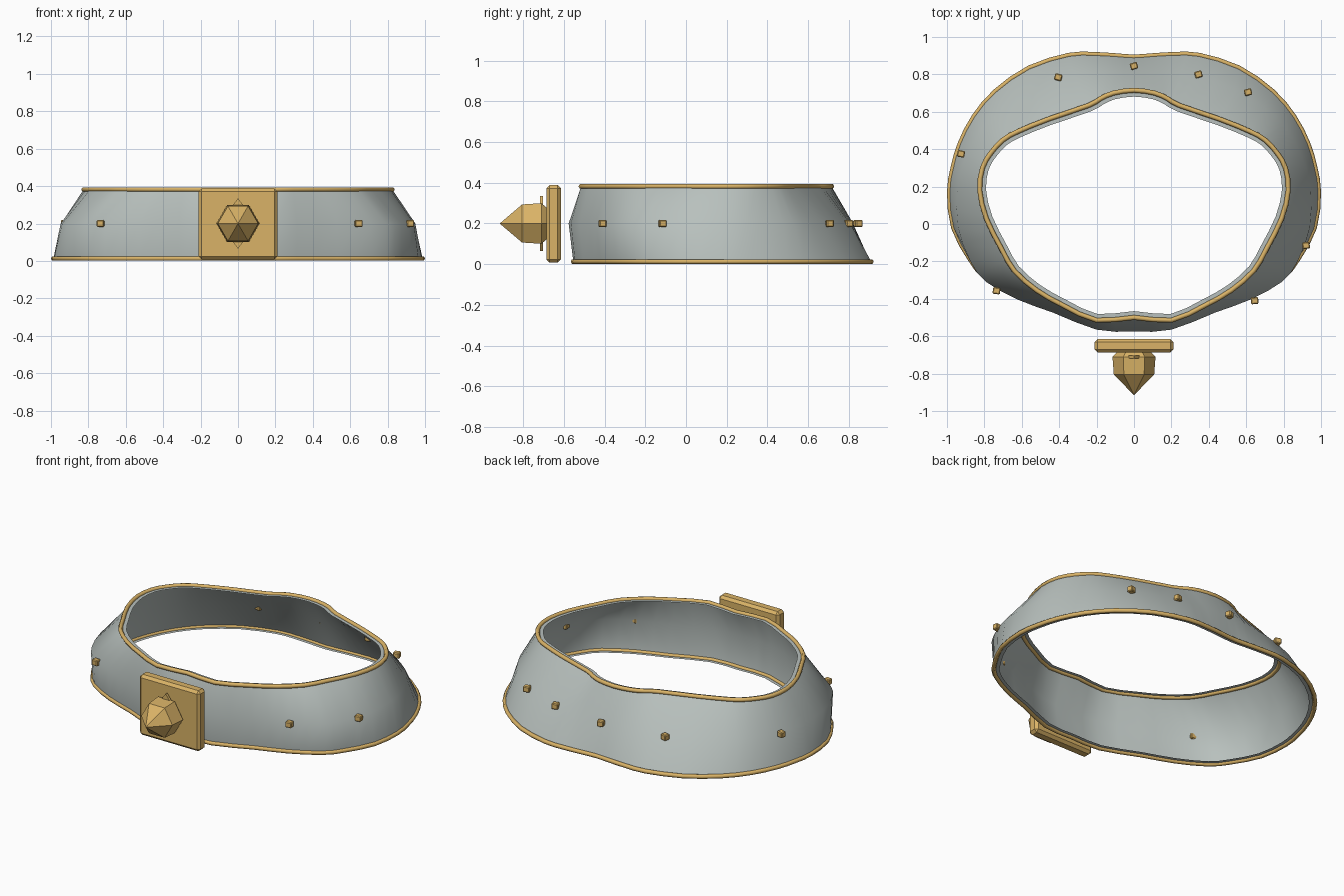
import bpy, bmesh, math
from mathutils import Vector

if "Cube" in bpy.data.objects:
    bpy.data.objects.remove(bpy.data.objects["Cube"])


def material(name, rgb):
    m = bpy.data.materials.new(name)
    m.diffuse_color = (*rgb, 1)
    m.use_nodes = True
    m.node_tree.nodes["Principled BSDF"].inputs["Base Color"].default_value = m.diffuse_color
    return m


STEEL = material("pale steel", (0.48, 0.53, 0.51))
GOLD = material("warm gold", (0.70, 0.45, 0.135))

# Right half outlines of the collar, running from front to back
BOTTOM = [(0, -.55), (.2, -.545), (.43, -.455), (.62, -.385), (.79, -.29), (.875, -.19),
          (.965, -.02), (.987, .17), (.968, .3), (.93, .43), (.855, .575), (.74, .71),
          (.56, .835), (.35, .902), (.22, .907), (.1, .90), (0, .893)]
MIDDLE = [(0, -.575), (.2, -.565), (.43, -.475), (.62, -.405), (.79, -.31), (.875, -.2),
          (.94, -.02), (.945, .175), (.92, .3), (.87, .42), (.80, .53), (.70, .62),
          (.54, .72), (.32, .795), (.2, .81), (.1, .82), (0, .82)]
TOP = [(0, -.50), (.2, -.515), (.38, -.435), (.52, -.355), (.64, -.25), (.71, -.13),
       (.79, .03), (.825, .18), (.81, .30), (.765, .38), (.70, .45), (.62, .495),
       (.46, .56), (.24, .635), (.18, .67), (.11, .70), (0, .715)]


def ring(half, z):
    """Mirror a half outline into a closed ring and round it with in-between points."""
    pts = [Vector((x, y, z)) for x, y in half]
    pts += [Vector((-x, y, z)) for x, y in reversed(half[1:-1])]
    out, n = [], len(pts)
    for i in range(n):
        a, b, c, d = (pts[(i + k) % n] for k in (-1, 0, 1, 2))
        out += [b, (b + c) * .5625 - (a + d) * .0625]
    return out


def inset(pts, dist):
    """Shift a closed ring sideways toward its inside."""
    n, out = len(pts), []
    for i, p in enumerate(pts):
        t = (pts[(i + 1) % n] - pts[i - 1]).normalized()
        out.append(p + Vector((-t.y, t.x, 0)) * dist)
    return out


def loft(name, rings, mat, caps=False):
    bm = bmesh.new()
    rows = [[bm.verts.new(p) for p in r] for r in rings]
    n = len(rows[0])
    for a, b in zip(rows, rows[1:]):
        for i in range(n):
            j = (i + 1) % n
            bm.faces.new((a[i], a[j], b[j], b[i]))
    if caps:
        bm.faces.new(rows[0][::-1])
        bm.faces.new(rows[-1])
        bmesh.ops.remove_doubles(bm, verts=bm.verts, dist=0.001)
        bmesh.ops.recalc_face_normals(bm, faces=bm.faces)
    me = bpy.data.meshes.new(name)
    bm.to_mesh(me)
    bm.free()
    me.materials.append(mat)
    ob = bpy.data.objects.new(name, me)
    bpy.context.collection.objects.link(ob)
    return ob


def select(ob):
    bpy.ops.object.select_all(action='DESELECT')
    ob.select_set(True)
    bpy.context.view_layer.objects.active = ob


def box(name, loc, size, bevel, turn=0):
    bpy.ops.mesh.primitive_cube_add(size=1, location=loc, rotation=(0, 0, turn))
    ob = bpy.context.object
    ob.name = name
    ob.scale = size
    bpy.ops.object.transform_apply(location=False, rotation=False, scale=True)
    ob.data.materials.append(GOLD)
    mod = ob.modifiers.new("bevel", 'BEVEL')
    mod.width = bevel
    mod.segments = 1
    return ob


# Thin collar band
rings = [ring(BOTTOM, .013), ring(MIDDLE, .2), ring(TOP, .382)]
band = loft("collar_band", rings, STEEL)
select(band)
bpy.ops.object.shade_smooth_by_angle(angle=math.radians(70))

# Narrow lips turned inward at both edges
loft("bottom_lip", [inset(rings[0], .034), rings[0]], STEEL)
loft("top_lip", [rings[2], inset(rings[2], .034)], STEEL)

# Gold piping along both edges
for name, pts in (("bottom_trim", rings[0]), ("top_trim", rings[2])):
    cu = bpy.data.curves.new(name, 'CURVE')
    cu.dimensions = '3D'
    cu.bevel_depth = 0.013
    cu.bevel_resolution = 1
    sp = cu.splines.new('POLY')
    sp.points.add(len(pts) - 1)
    for p, co in zip(sp.points, pts):
        p.co = (*co, 1)
    sp.use_cyclic_u = True
    cu.materials.append(GOLD)
    ob = bpy.data.objects.new(name, cu)
    bpy.context.collection.objects.link(ob)
    select(ob)
    bpy.ops.object.convert(target='MESH')

# Studs around the band
for x, y in [(0, .845), (.345, .80), (.61, .705), (-.405, .785), (-.925, .375),
             (-.735, -.357), (.645, -.41), (.92, -.115)]:
    box("stud", (x, y, .2), (.040, .036, .036), .005, math.atan2(x, -y) * .1)

# Front plate
box("front_plate", (0, -.65, .198), (.42, .072, .38), .016)

# Diamond-shaped backing behind the spike
diamond = [(0, -.135), (.1, 0), (0, .135), (-.1, 0)]
loft("diamond_backing", [[Vector((x, y, .2 + z)) for x, z in diamond]
                         for y in (-.702, -.718)], GOLD, caps=True)

# Six-sided spike
spike = [(.07, -.665), (.115, -.71), (.108, -.805), (.0002, -.915)]
loft("spike", [[Vector((r * math.cos(k * math.pi / 3), y, .2 + r * math.sin(k * math.pi / 3)))
                for k in range(6)] for r, y in spike], GOLD, caps=True)
